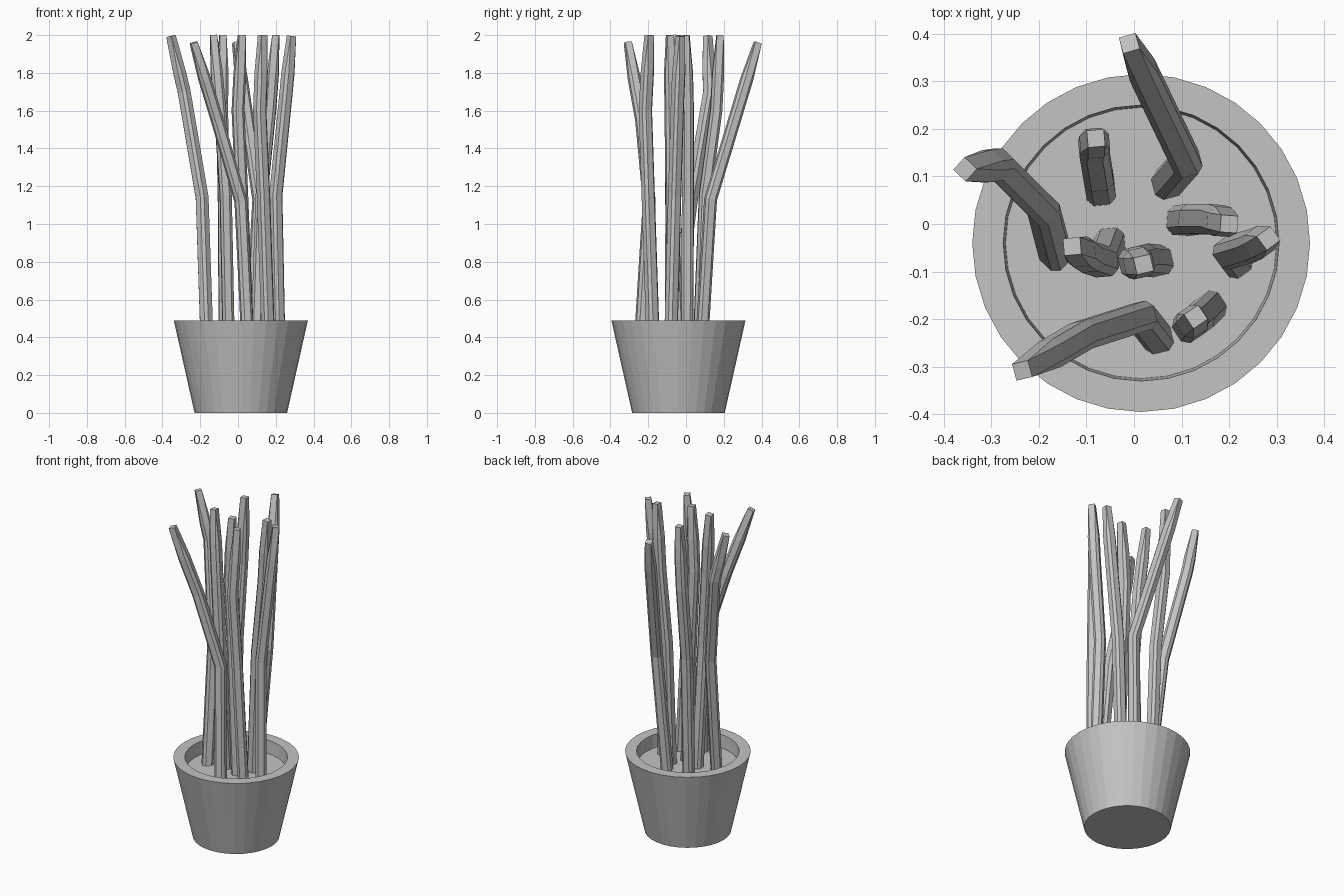
import bpy, bmesh, math
from mathutils import Vector

cube = bpy.data.objects.get("Cube")
if cube:
    bpy.data.objects.remove(cube, do_unlink=True)

grey = bpy.data.materials.new("plain grey")
grey.use_nodes = True
colour = (0.55, 0.55, 0.55, 1)
grey.diffuse_color = colour
grey.node_tree.nodes["Principled BSDF"].inputs["Base Color"].default_value = colour


def finish(bm, name):
    bmesh.ops.recalc_face_normals(bm, faces=bm.faces)
    mesh = bpy.data.meshes.new(name)
    bm.to_mesh(mesh)
    bm.free()
    mesh.materials.append(grey)
    obj = bpy.data.objects.new(name, mesh)
    bpy.context.collection.objects.link(obj)
    return obj


def loft(name, rings):
    """Skin a list of equal rings and cap both ends."""
    bm = bmesh.new()
    loops = [[bm.verts.new(p) for p in ring] for ring in rings]
    n = len(rings[0])
    for a, b in zip(loops, loops[1:]):
        for i in range(n):
            j = (i + 1) % n
            bm.faces.new((a[i], a[j], b[j], b[i]))
    bm.faces.new(loops[0])
    bm.faces.new(loops[-1])
    bmesh.ops.remove_doubles(bm, verts=bm.verts, dist=0.0005)
    return finish(bm, name)


# Pot: tapered wall, flat rim and a sunken soil surface
SIDES = 32
POT_X, POT_Y = 0.015, -0.04
profile = [(0.245, 0), (0.355, 0.49), (0.29, 0.49), (0.285, 0.41)]
loft("pot", [[(POT_X + r * math.cos(math.tau * i / SIDES),
               POT_Y + r * math.sin(math.tau * i / SIDES), z)
              for i in range(SIDES)] for r, z in profile])


def stem_ring(centre, tangent, side, half, chamfer):
    """Square section with chamfered corners, set across the stem."""
    up = side.cross(tangent).normalized()
    k = half - chamfer
    outline = [(half, -k), (half, k), (k, half), (-k, half),
               (-half, k), (-half, -k), (-k, -half), (k, -half)]
    return [centre + side * a + up * b for a, b in outline]


def stem(name, path):
    pts = [Vector(p) for p in path]
    # Shoulder where the tip starts to narrow
    last = pts[-1] - pts[-2]
    pts.insert(-1, pts[-1] - last.normalized() * 0.2)
    lean = pts[-1] - pts[0]
    side = Vector((-lean.y, lean.x, 0)).normalized()
    rings = []
    for i, p in enumerate(pts):
        before = (p - pts[i - 1]).normalized() if i else Vector()
        after = (pts[i + 1] - p).normalized() if i + 1 < len(pts) else Vector()
        t = (before + after).normalized()
        s = (side - t * side.dot(t)).normalized()
        tip = i == len(pts) - 1
        rings.append(stem_ring(p, t, s, 0.018 if tip else 0.031, 0 if tip else 0.014))
    loft(name, rings)


# Stems: base, bends and tip of each
FLOOR = 0.4
stems = {
    "back_stem": [(0.07, 0.085, FLOOR), (0.11, 0.13, 1.13), (-0.01, 0.38, 1.96)],
    "right_stem": [(-0.165, -0.065, FLOOR), (-0.19, 0.03, 1.14),
                   (-0.285, 0.125, 1.7), (-0.355, 0.115, 1.995)],
    "back_right_stem": [(-0.07, 0.07, FLOOR), (-0.075, 0.1, 1.15),
                        (-0.085, 0.16, 1.6), (-0.08, 0.18, 2)],
    "front_stem": [(0.05, -0.24, FLOOR), (0.015, -0.195, 1.12),
                   (-0.11, -0.235, 1.55), (-0.235, -0.308, 1.96)],
    "centre_right_stem": [(-0.05, -0.04, FLOOR), (-0.065, -0.08, 1.15),
                          (-0.095, -0.07, 1.6), (-0.13, -0.047, 2)],
    "centre_stem": [(0.05, -0.078, FLOOR), (0.02, -0.075, 1.15),
                    (0, -0.08, 1.6), (0.02, -0.085, 2)],
    "front_left_stem": [(0.16, -0.175, FLOOR), (0.135, -0.2, 1.15),
                        (0.115, -0.215, 1.6), (0.13, -0.195, 2)],
    "centre_left_stem": [(0.1, 0.007, FLOOR), (0.125, 0.01, 1.15),
                         (0.17, 0.01, 1.6), (0.2, 0, 2)],
    "left_stem": [(0.215, -0.08, FLOOR), (0.2, -0.06, 1.15),
                  (0.25, -0.045, 1.65), (0.283, -0.03, 1.995)],
}
for name, path in stems.items():
    stem(name, path)
